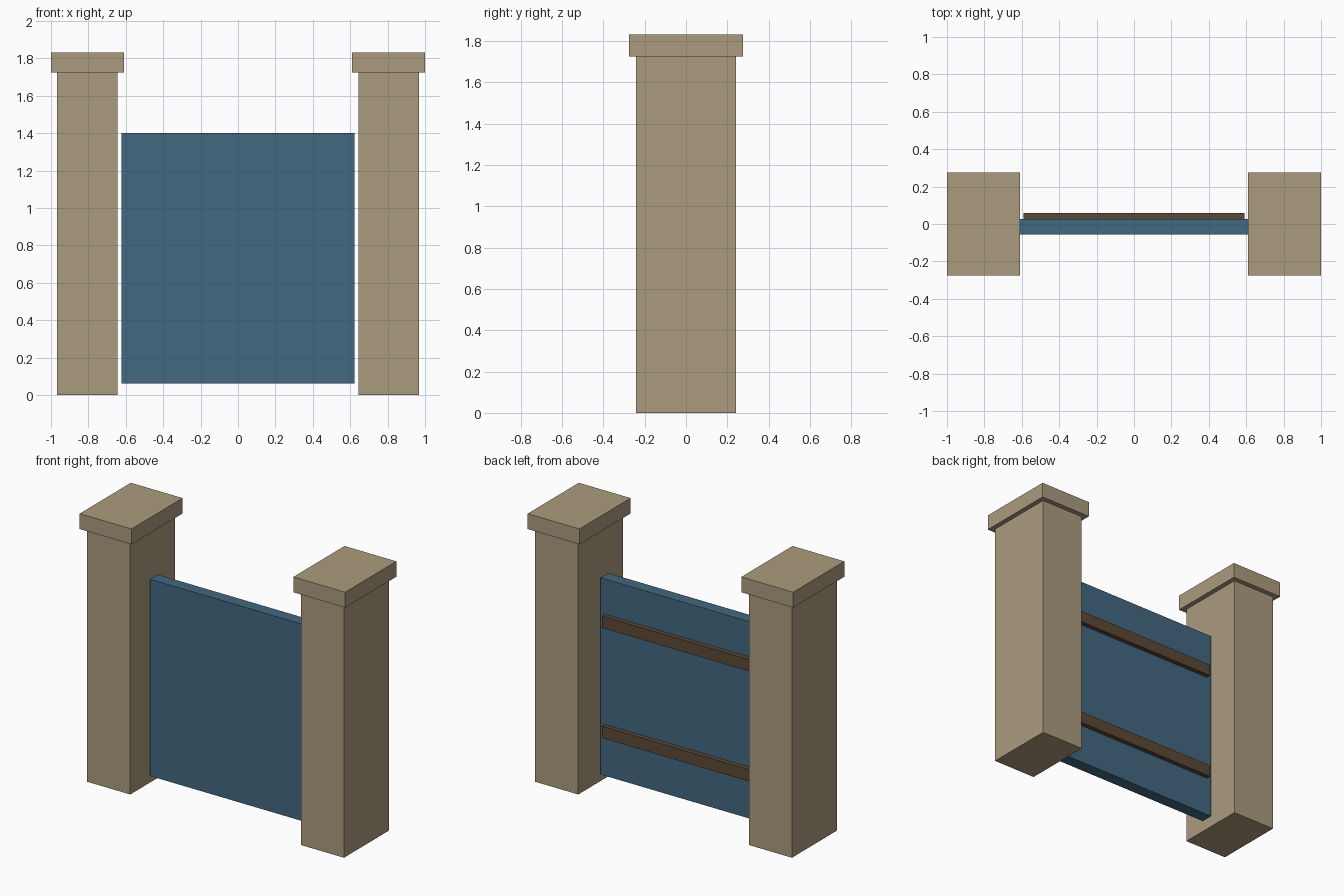
import bpy
import bmesh

if "Cube" in bpy.data.objects:
    bpy.data.objects.remove(bpy.data.objects["Cube"])


def material(name, rgb):
    m = bpy.data.materials.new(name)
    m.diffuse_color = (*rgb, 1.0)
    m.use_nodes = True
    m.node_tree.nodes["Principled BSDF"].inputs["Base Color"].default_value = m.diffuse_color
    return m


STONE = material("sandstone", (0.41, 0.33, 0.21))
BLUE = material("slate_blue", (0.055, 0.14, 0.22))
BROWN = material("dark_wood", (0.107, 0.067, 0.038))


def box(name, x, y, z, mat):
    """Flat-shaded box from (min, max) ranges on each axis."""
    bm = bmesh.new()
    bmesh.ops.create_cube(bm, size=1.0)
    for v in bm.verts:
        v.co = [r[0] if c < 0 else r[1] for r, c in zip((x, y, z), v.co)]
    mesh = bpy.data.meshes.new(name)
    bm.to_mesh(mesh)
    bm.free()
    mesh.materials.append(mat)
    obj = bpy.data.objects.new(name, mesh)
    bpy.context.collection.objects.link(obj)
    return obj


# Stone pillars with overhanging caps, one on each side
for side, cx in (("left", -0.805), ("right", 0.805)):
    box(f"{side}_pillar", (cx - 0.162, cx + 0.162), (-0.241, 0.241), (0, 1.725), STONE)
    box(f"{side}_cap", (cx - 0.195, cx + 0.195), (-0.275, 0.275), (1.725, 1.83), STONE)

# Gate panel hanging between the pillars
box("gate_panel", (-0.623, 0.623), (-0.055, 0.028), (0.06, 1.40), BLUE)

# Cross rails on the back of the panel
for level, cz in (("lower", 0.37), ("upper", 1.12)):
    box(f"{level}_rail", (-0.59, 0.59), (0.028, 0.06), (cz - 0.04, cz + 0.04), BROWN)
